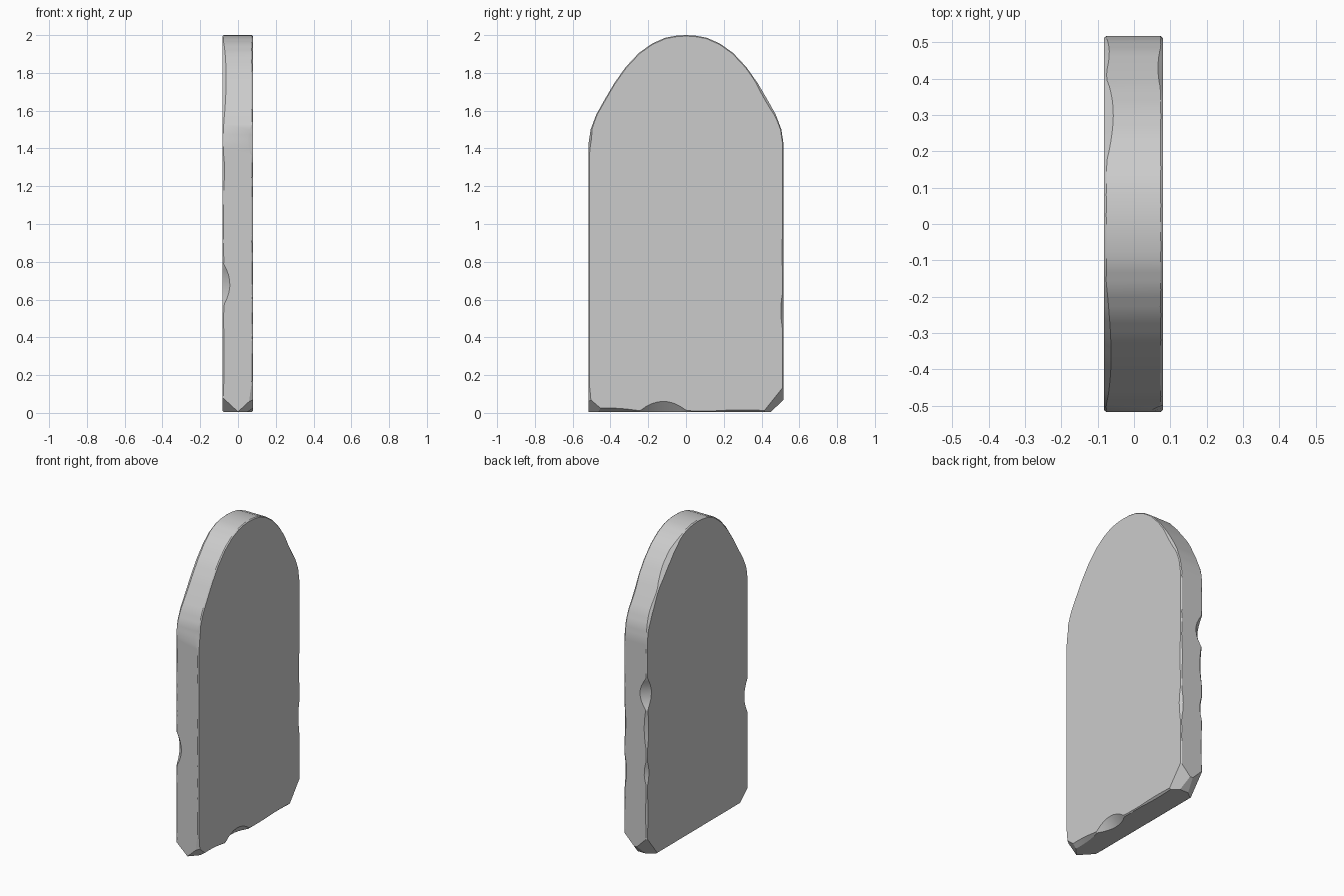
import bpy, bmesh, math, random
from mathutils import Vector

if "Cube" in bpy.data.objects:
    bpy.data.objects.remove(bpy.data.objects["Cube"])

random.seed(4)
X_BACK, X_FRONT, BASE = -0.083, 0.08, 0.006

# Outline of the slab (y, z): pointed-round arch on straight sides
arch = [(0.517, 1.42), (0.505, 1.5), (0.475, 1.58), (0.43, 1.66), (0.38, 1.745),
        (0.32, 1.83), (0.25, 1.905), (0.18, 1.955), (0.11, 1.986), (0.05, 1.997), (0, 2.0)]
corners = [(-0.517, BASE), (0.517, BASE)] + arch + [(-y, z) for y, z in reversed(arch[:-1])]

outline = []
for i, a in enumerate(corners):
    a, b = Vector(a), Vector(corners[(i + 1) % len(corners)])
    n = max(1, round((b - a).length / 0.03))
    outline += [a.lerp(b, k / n) for k in range(n)]

# Chips along the worn edges: side, y, z, reach, depth along x, depth into face
chips = [
    (-1, -0.517, 0.68, 0.12, 0.04, 0.04), (-1, -0.517, 1.28, 0.13, 0.012, 0.01),
    (-1, -0.36, 1.77, 0.34, 0.02, 0.015), (-1, -0.517, 0.3, 0.3, 0.010, 0.008),
    (-1, 0.517, 1.07, 0.11, 0.05, 0.045), (-1, 0.517, 0.85, 0.16, 0.02, 0.018),
    (-1, 0.517, 0.56, 0.09, 0.02, 0.02), (-1, 0.517, 0.3, 0.2, 0.01, 0.01),
    (-1, 0.30, 1.85, 0.20, 0.026, 0.022), (-1, 0.47, 1.58, 0.15, 0.015, 0.012),
    (1, -0.517, 1.44, 0.09, 0.03, 0.012), (1, 0.517, 0.54, 0.12, 0.018, 0.015),
    (1, 0.517, 0.85, 0.14, 0.012, 0.01), (1, 0.43, 1.66, 0.16, 0.014, 0.012),
    (1, -0.12, BASE, 0.13, 0.045, 0.055), (1, -0.42, BASE, 0.2, 0.03, 0.02),
    (1, 0.3, BASE, 0.2, 0.012, 0.010),
]


def wear(side, p):
    dx, inset = 0.006 + random.uniform(0, 0.002), 0.005
    for s, y, z, reach, cx, cf in chips:
        t = 1 - ((p - Vector((y, z))).length / reach) ** 2
        if s == side and t > 0:
            dx, inset = max(dx, cx * t), max(inset, cf * t)
    return dx, inset


# Slab body: two face rims and two side rims joined by worn chamfers
bm = bmesh.new()
rims = [[], [], [], []]
count = len(outline)
for i, p in enumerate(outline):
    tangent = (outline[(i + 1) % count] - outline[i - 1]).normalized()
    inward = Vector((-tangent.y, tangent.x))
    for side, x, face, edge in ((-1, X_BACK, 0, 1), (1, X_FRONT, 3, 2)):
        dx, inset = wear(side, p)
        q = p + inward * inset
        rims[face].append(bm.verts.new((x, q.x, q.y)))
        rims[edge].append(bm.verts.new((x - side * dx, p.x, p.y)))
for r in range(3):
    for i in range(count):
        j = (i + 1) % count
        bm.faces.new((rims[r][i], rims[r][j], rims[r + 1][j], rims[r + 1][i]))
bm.faces.new(rims[0])
bm.faces.new(rims[3])


def slice_off(a, b, c):
    a, b, c = Vector(a), Vector(b), Vector(c)
    normal = (b - a).cross(c - a).normalized()
    if normal.dot(Vector((0, 0, 1)) - a) > 0:
        normal = -normal
    cut = bmesh.ops.bisect_plane(bm, geom=bm.verts[:] + bm.edges[:] + bm.faces[:],
                                 plane_co=a, plane_no=normal, clear_outer=True)
    edges = [e for e in cut["geom_cut"] if isinstance(e, bmesh.types.BMEdge) and e.is_boundary]
    bmesh.ops.holes_fill(bm, edges=edges, sides=0)


# Broken bottom corners
slice_off((0, 0.45, BASE), (0, 0.517, 0.07), (0.05, 0.45, BASE))
for side in (-1, 1):
    slice_off((side * 0.08, 0.517, 0.14), (side * 0.08, 0.41, BASE), (side * 0.01, 0.517, 0.07))
    slice_off((side * 0.08, -0.517, 0.08), (side * 0.08, -0.43, BASE), (0, -0.517, BASE))

bmesh.ops.recalc_face_normals(bm, faces=bm.faces[:])
mesh = bpy.data.meshes.new("stone_slab")
bm.to_mesh(mesh)
bm.free()
slab = bpy.data.objects.new("stone_slab", mesh)
bpy.context.collection.objects.link(slab)
bpy.context.view_layer.objects.active = slab
slab.select_set(True)
bpy.ops.object.shade_smooth_by_angle(angle=math.radians(25))
